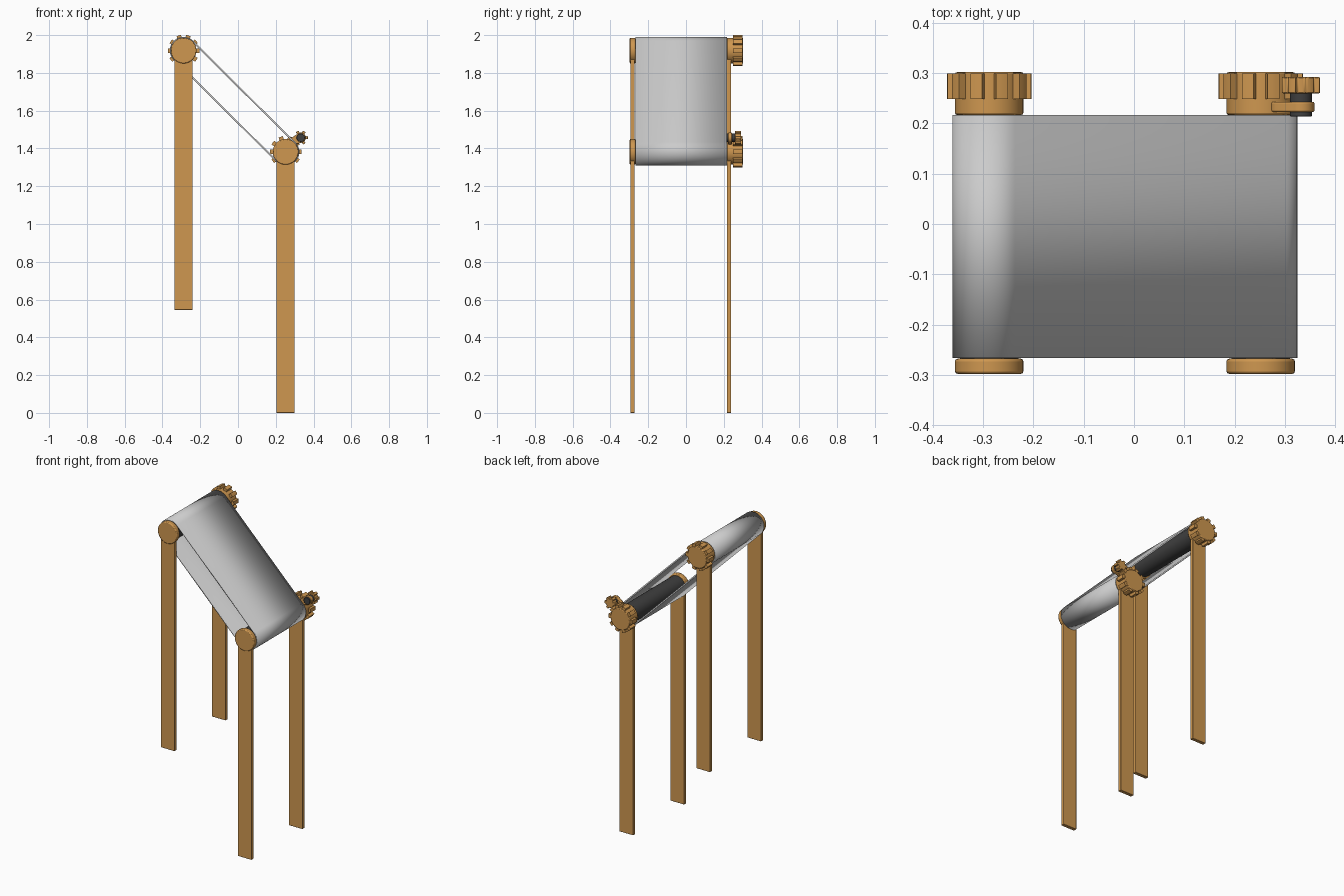
import bpy, bmesh, math

if "Cube" in bpy.data.objects:
    bpy.data.objects.remove(bpy.data.objects["Cube"])

UPPER, LOWER, PINION = (-0.288, 1.918), (0.252, 1.382), (0.332, 1.457)
BELT_Y = (-0.267, 0.217)


def material(name, color):
    m = bpy.data.materials.new(name)
    m.diffuse_color = color
    m.use_nodes = True
    m.node_tree.nodes["Principled BSDF"].inputs["Base Color"].default_value = m.diffuse_color
    return m


WOOD = material("wood", (0.62, 0.31, 0.08, 1))
DARK = material("dark_metal", (0.05, 0.05, 0.05, 1))


def extrude(name, outline, y0, y1, mat=None, bevel=0.0, caps=True):
    """Extrude an x-z outline along y."""
    bm = bmesh.new()
    a = [bm.verts.new((x, y0, z)) for x, z in outline]
    b = [bm.verts.new((x, y1, z)) for x, z in outline]
    n = len(outline)
    for i in range(n):
        j = (i + 1) % n
        bm.faces.new((a[i], a[j], b[j], b[i]))
    if caps:
        bm.faces.new(a)
        bm.faces.new(b)
    bmesh.ops.recalc_face_normals(bm, faces=bm.faces)
    mesh = bpy.data.meshes.new(name)
    bm.to_mesh(mesh)
    bm.free()
    ob = bpy.data.objects.new(name, mesh)
    bpy.context.collection.objects.link(ob)
    if mat:
        mesh.materials.append(mat)
    if bevel:
        mod = ob.modifiers.new("soft_edges", 'BEVEL')
        mod.width, mod.segments = bevel, 2
        mod.limit_method, mod.angle_limit = 'ANGLE', math.radians(40)
    bpy.ops.object.select_all(action='DESELECT')
    bpy.context.view_layer.objects.active = ob
    ob.select_set(True)
    bpy.ops.object.shade_smooth_by_angle(angle=math.radians(35))
    return ob


def arc(c, r, start, end, n):
    return [(c[0] + r * math.cos(start + (end - start) * i / n),
             c[1] + r * math.sin(start + (end - start) * i / n)) for i in range(n + 1)]


def circle(c, r, n=48):
    return arc(c, r, 0, math.tau, n)[:-1]


def stadium(p, q, rp, rq, n=24):
    """Rounded loop around two centres, p first."""
    d = math.atan2(q[1] - p[1], q[0] - p[0])
    h = math.pi / 2
    return arc(p, rp, d + h, d + 3 * h, n) + arc(q, rq, d - h, d + h, n)


def gear(c, root, tip, teeth, fill):
    pts = []
    step = math.tau / teeth
    for k in range(teeth):
        a = k * step
        w = step * fill / 2
        pts += arc(c, root, a - step / 2, a - w, 3)
        pts += arc(c, tip, a - w * 0.85, a + w * 0.85, 3)
        pts += arc(c, root, a + w, a + step / 2, 3)[:-1]
    return pts


# rollers, end caps, gears and legs at each end of the belt
for label, c, foot in (("upper", UPPER, 0.545), ("lower", LOWER, 0.0)):
    extrude(label + "_roller", circle(c, 0.058), -0.268, 0.218, DARK)
    extrude(label + "_front_cap", circle(c, 0.068), -0.298, -0.268, WOOD, 0.005)
    extrude(label + "_back_cap", circle(c, 0.068), 0.217, 0.302, WOOD, 0.004)
    extrude(label + "_gear", gear(c, 0.067, 0.084, 10, 0.55), 0.249, 0.299, WOOD)
    for side, y0, y1 in (("front", -0.294, -0.272), ("back", 0.217, 0.239)):
        x0, x1 = c[0] - 0.048, c[0] + 0.048
        extrude(f"{label}_{side}_leg", [(x0, foot), (x1, foot), (x1, c[1]), (x0, c[1])],
                y0, y1, WOOD, 0.002)

# belt loop wrapped around both rollers
belt = extrude("belt", stadium(UPPER, LOWER, 0.073, 0.073), *BELT_Y, caps=False)
solid = belt.modifiers.new("thickness", 'SOLIDIFY')
solid.thickness, solid.offset = 0.009, -1

# drive pinion with its shaft and the bracket that holds it
extrude("drive_shaft", circle(PINION, 0.022, 32), 0.214, 0.29, DARK, 0.002)
extrude("drive_pinion", gear(PINION, 0.027, 0.038, 6, 0.5), 0.26, 0.292, WOOD, 0.002)
extrude("drive_bracket", stadium((0.292, 1.438), PINION, 0.02, 0.027, 16),
        0.223, 0.243, WOOD, 0.003)
